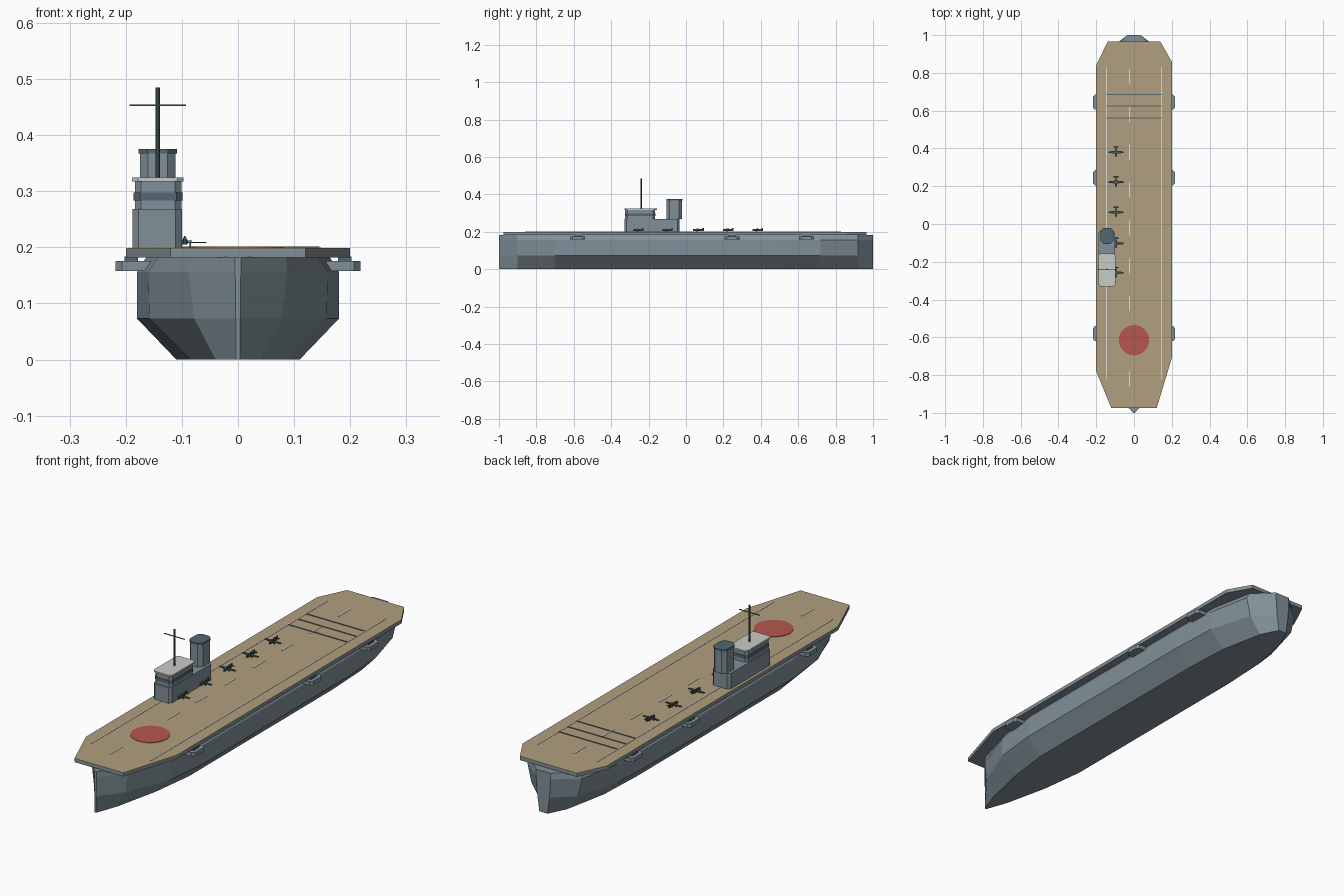
import bpy, bmesh, math


def mat(name, rgb):
    m = bpy.data.materials.new(name)
    m.diffuse_color = (*rgb, 1)
    return m


GREY = mat("hull grey", (0.22, 0.28, 0.315))
TAN = mat("deck wood", (0.44, 0.35, 0.215))
SLATE = mat("dark slate", (0.085, 0.135, 0.165))
PALE = mat("pale roof", (0.58, 0.60, 0.57))
WHITE = mat("white marking", (0.75, 0.73, 0.66))
RED = mat("red marking", (0.47, 0.095, 0.08))
DARK = mat("dark aircraft", (0.055, 0.085, 0.085))


def finish(bm, name, material):
    bmesh.ops.recalc_face_normals(bm, faces=bm.faces)
    me = bpy.data.meshes.new(name)
    bm.to_mesh(me)
    bm.free()
    me.materials.append(material)
    ob = bpy.data.objects.new(name, me)
    bpy.context.collection.objects.link(ob)
    return ob


def prism(name, outline, z0, z1, material):
    """Extrude a flat outline from z0 to z1."""
    bm = bmesh.new()
    face = bm.faces.new([bm.verts.new((x, y, z0)) for x, y in outline])
    ext = bmesh.ops.extrude_face_region(bm, geom=[face])
    for v in ext["geom"]:
        if isinstance(v, bmesh.types.BMVert):
            v.co.z = z1
    return finish(bm, name, material)


def block(name, x0, x1, y0, y1, z0, z1, material, c=0.0):
    """Box with optional chamfered upright corners."""
    if c:
        pts = [(x0 + c, y0), (x1 - c, y0), (x1, y0 + c), (x1, y1 - c),
               (x1 - c, y1), (x0 + c, y1), (x0, y1 - c), (x0, y0 + c)]
    else:
        pts = [(x0, y0), (x1, y0), (x1, y1), (x0, y1)]
    return prism(name, pts, z0, z1, material)


# Hull: y station, then half widths at keel, chine, knuckle and top
stations = [
    (-1.00, 0.004, 0.004, 0.005, 0.005),
    (-0.90, 0.040, 0.078, 0.088, 0.085),
    (-0.70, 0.085, 0.158, 0.160, 0.142),
    (-0.50, 0.110, 0.180, 0.180, 0.163),
    (0.50, 0.110, 0.180, 0.180, 0.163),
    (0.72, 0.100, 0.170, 0.174, 0.158),
    (0.92, 0.060, 0.115, 0.135, 0.120),
    (1.00, 0.020, 0.030, 0.036, 0.035),
]
levels = (0.0, 0.073, 0.156, 0.183)
bm = bmesh.new()
rings = []
for y, *w in stations:
    half = list(zip(w, levels))
    ring = [(-x, z) for x, z in reversed(half)] + half
    rings.append([bm.verts.new((x, y, z)) for x, z in ring])
for a, b in zip(rings, rings[1:]):
    for i in range(8):
        j = (i + 1) % 8
        bm.faces.new((a[i], a[j], b[j], b[i]))
bm.faces.new(rings[0])
bm.faces.new(rings[-1])
finish(bm, "hull", GREY)

# Flight deck: steel slab and timber planking
deck = [(-0.12, -0.975), (0.12, -0.975), (0.2, -0.71), (0.2, 0.86),
        (0.14, 0.965), (-0.14, 0.965), (-0.2, 0.84), (-0.2, -0.78)]
prism("deck_slab", deck, 0.182, 0.196, GREY)
prism("deck_planking", deck, 0.196, 0.199, TAN)

# Deck markings
Z, ZM = 0.199, 0.2005
for x in (-0.145, 0.145):
    block("edge_line", x - 0.002, x + 0.002, -0.82, 0.83, Z, ZM, WHITE)
for i in range(9):
    y = -0.82 + 0.2 * i
    block("centre_dash", -0.027, -0.022, y - 0.04, y + 0.04, Z, ZM, WHITE)
for y in (0.56, 0.625, 0.685):
    block("arrestor_wire", -0.145, 0.145, y - 0.0025, y + 0.0025, Z, 0.2015, SLATE)
disc = [(0.08 * math.cos(math.tau * k / 32), -0.615 + 0.08 * math.sin(math.tau * k / 32))
        for k in range(32)]
prism("deck_disc", disc, Z, 0.201, RED)

# Gun platforms along both sides
for y in (-0.58, 0.245, 0.645):
    for s in (-1, 1):
        pts = [(s * 0.155, y - 0.04), (s * 0.207, y - 0.04), (s * 0.218, y - 0.027),
               (s * 0.218, y + 0.027), (s * 0.207, y + 0.04), (s * 0.155, y + 0.04)]
        prism("gun_platform", pts, 0.158, 0.176, GREY)
        block("gun_mount", s * 0.19 - 0.012, s * 0.19 + 0.012, y - 0.02, y + 0.02,
              0.176, 0.184, SLATE)

# Island: base, bridge, window band, roof
block("island_base", -0.188, -0.100, -0.33, -0.035, 0.198, 0.268, GREY, 0.011)
block("bridge", -0.184, -0.101, -0.325, -0.165, 0.268, 0.318, GREY, 0.011)
block("bridge_windows", -0.186, -0.099, -0.327, -0.163, 0.283, 0.298, SLATE, 0.011)
block("bridge_roof", -0.189, -0.097, -0.33, -0.155, 0.317, 0.324, PALE, 0.011)

# Funnel and cap
block("funnel", -0.175, -0.111, -0.103, -0.022, 0.268, 0.367, GREY, 0.015)
block("funnel_cap", -0.177, -0.109, -0.105, -0.020, 0.367, 0.375, SLATE, 0.016)

# Mast and yard
mast = [(-0.143 + 0.004 * math.cos(math.tau * k / 8), -0.24 + 0.004 * math.sin(math.tau * k / 8))
        for k in range(8)]
prism("mast", mast, 0.322, 0.485, DARK)
block("mast_yard", -0.193, -0.093, -0.2415, -0.2385, 0.4515, 0.4545, DARK)


# Parked aircraft, nose toward the bow
def aircraft(x, y):
    body = [(0.0025, -0.028), (0.005, -0.022), (0.005, 0.0), (0.002, 0.03)]
    outline = body + [(-a, b) for a, b in reversed(body)]
    prism("aircraft_body", [(x + a, y + b) for a, b in outline], 0.205, 0.214, DARK)
    wing = [(0, -0.011), (0.039, -0.007), (0.039, 0.001), (0, 0.005),
            (-0.039, 0.001), (-0.039, -0.007)]
    prism("aircraft_wing", [(x + a, y + b) for a, b in wing], 0.2075, 0.2095, DARK)
    block("aircraft_tailplane", x - 0.013, x + 0.013, y + 0.021, y + 0.028, 0.210, 0.212, DARK)
    block("aircraft_fin", x - 0.001, x + 0.001, y + 0.021, y + 0.03, 0.212, 0.220, DARK)
    block("aircraft_canopy", x - 0.003, x + 0.003, y - 0.01, y + 0.004, 0.214, 0.217, SLATE, 0.001)
    for s in (-1, 1):
        block("aircraft_wheel", x + s * 0.01 - 0.0015, x + s * 0.01 + 0.0015,
              y - 0.009, y - 0.004, 0.199, 0.208, DARK)


for y in (-0.255, -0.1, 0.065, 0.225, 0.383):
    aircraft(-0.095, y)
